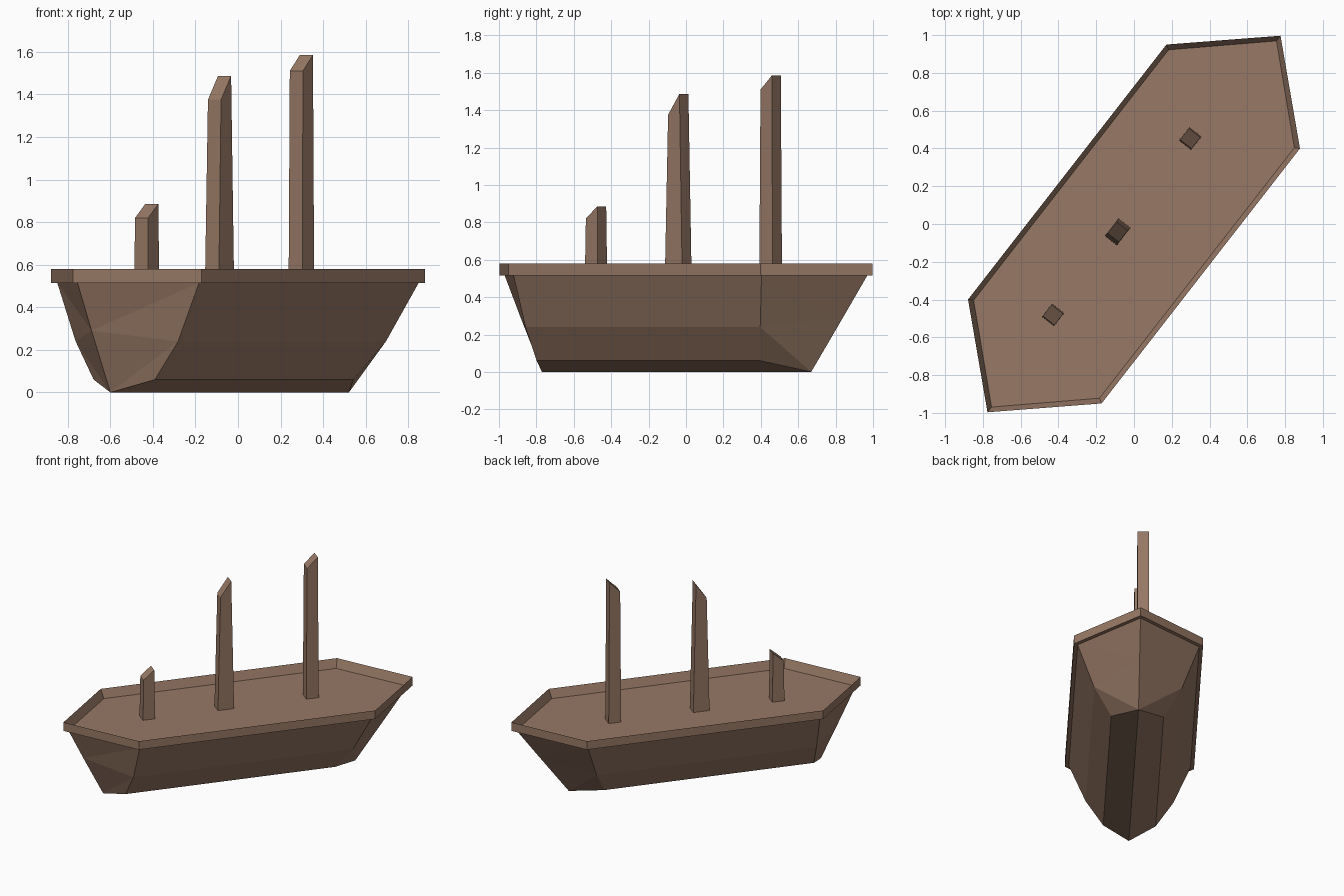
import bpy, bmesh, math
from mathutils import Matrix

if "Cube" in bpy.data.objects:
    bpy.data.objects.remove(bpy.data.objects["Cube"])

HEADING = Matrix.Rotation(math.atan2(0.789, 0.614), 4, 'Z')  # ship axis: local x = lengthwise
DECK, RIM = 0.515, 0.58

wood = bpy.data.materials.new("brown_wood")
wood.diffuse_color = (0.31, 0.19, 0.13, 1)
wood.use_nodes = True
wood.node_tree.nodes["Principled BSDF"].inputs["Base Color"].default_value = wood.diffuse_color


def make(name, faces):
    """Object from a list of polygons, welded, turned to the ship heading."""
    bm = bmesh.new()
    for f in faces:
        bm.faces.new([bm.verts.new(p) for p in f])
    bmesh.ops.remove_doubles(bm, verts=bm.verts, dist=1e-4)
    bmesh.ops.recalc_face_normals(bm, faces=bm.faces)
    bm.transform(HEADING)
    me = bpy.data.meshes.new(name)
    bm.to_mesh(me)
    bm.free()
    me.materials.append(wood)
    ob = bpy.data.objects.new(name, me)
    bpy.context.collection.objects.link(ob)
    return ob


def hexagon(tip, shoulder, half, z):
    return [(tip, 0, z), (shoulder, half, z), (-shoulder, half, z),
            (-tip, 0, z), (-shoulder, -half, z), (shoulder, -half, z)]


deck = hexagon(1.228, 0.84, 0.422, DECK)

# hull: chine levels (height, half width, rear end, front end) and end posts
levels = [(DECK, 0.422, -0.84, 0.84), (0.24, 0.305, -0.85, 0.74),
          (0.06, 0.182, -0.87, 0.647)]
keel = [(-0.976, 0, 0), (0.848, 0, 0)]
posts = [(-1.12, 0, 0.29), (1.063, 0, 0.29)]
tips = [(-1.228, 0, DECK), (1.228, 0, DECK)]
faces = [deck]
for s in (1, -1):
    side = [[(l[2 + e], s * l[1], l[0]) for l in levels] for e in (0, 1)]
    a, b = side
    for i in (0, 1):
        faces.append([a[i], b[i], b[i + 1], a[i + 1]])
    faces += [[a[2], b[2], keel[1]], [a[2], keel[1], keel[0]]]
    for e in (0, 1):
        top, mid, low = side[e]
        faces += [[tips[e], top, posts[e]], [posts[e], top, mid],
                  [posts[e], mid, keel[e]], [keel[e], mid, low]]
make("hull", faces)

# bulwark rim: outer band with a sloped inner face down to the deck
loops = [deck, hexagon(1.263, 0.855, 0.448, DECK), hexagon(1.263, 0.855, 0.448, RIM), deck]
faces = []
for lo, hi in zip(loops, loops[1:]):
    for i in range(6):
        j = (i + 1) % 6
        faces.append([lo[i], lo[j], hi[j], hi[i]])
make("bulwark_rim", faces)


# masts: tapered posts with slanted tops
def mast(name, u, base, top, z_low, z_high, v=0.043, w=0.078):
    def ring(length, za, zb, width):
        x, y = length / 2, width / 2
        return [(u - x, v - y, za), (u + x, v - y, zb), (u + x, v + y, zb), (u - x, v + y, za)]
    lo, hi = ring(base, DECK, DECK, w + 0.004), ring(top, z_low, z_high, w)
    make(name, [lo, hi] + [[lo[i], lo[(i + 1) % 4], hi[(i + 1) % 4], hi[i]] for i in range(4)])


mast("short_mast", -0.643, 0.087, 0.077, 0.82, 0.885)
mast("middle_mast", -0.086, 0.117, 0.077, 1.375, 1.487)
mast("tall_mast", 0.54, 0.09, 0.077, 1.51, 1.585)
